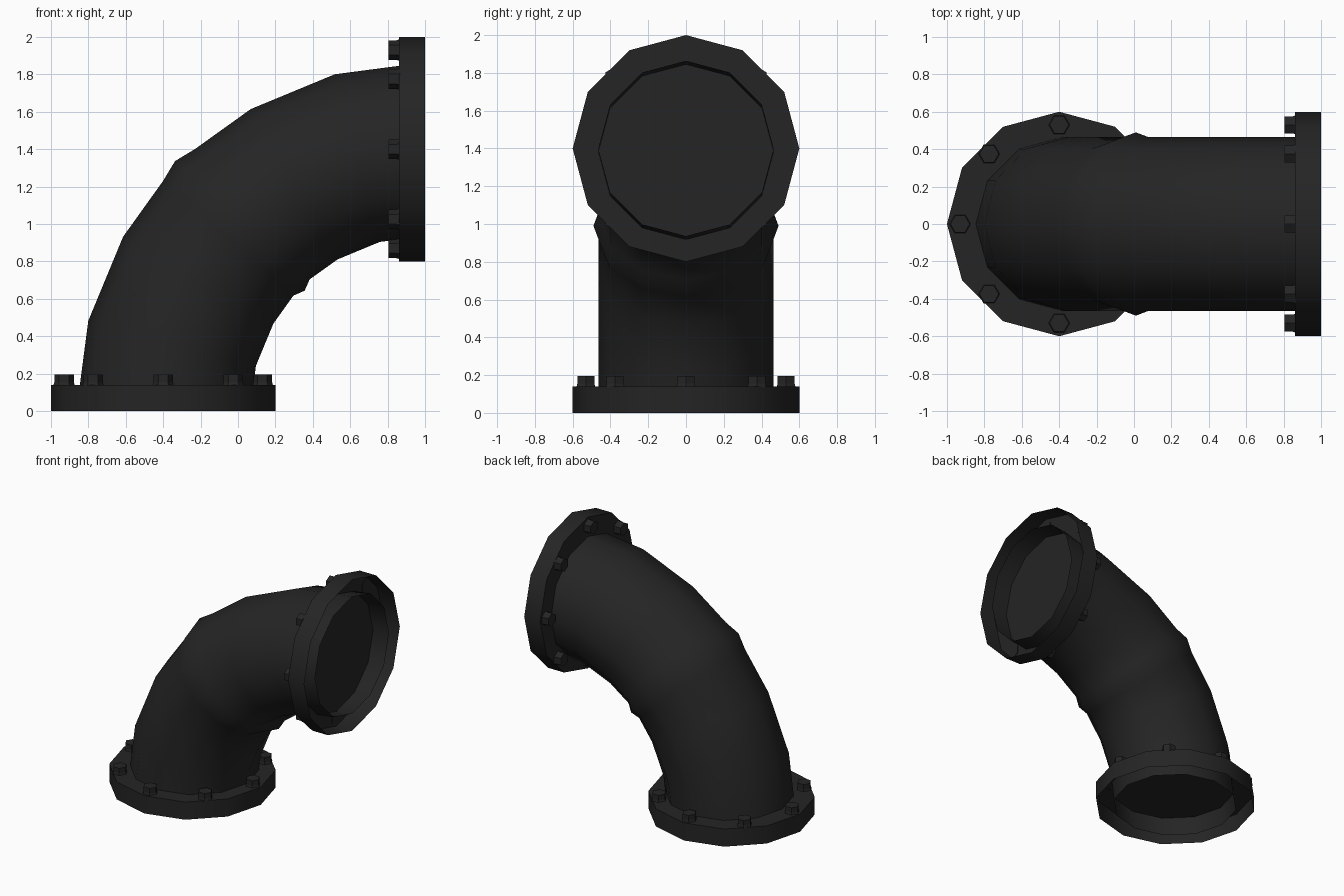
import bpy, bmesh, math
from mathutils import Matrix, Vector

if "Cube" in bpy.data.objects:
    bpy.data.objects.remove(bpy.data.objects["Cube"])

# One dark painted metal for everything
iron = bpy.data.materials.new("dark_iron")
iron.diffuse_color = (0.018, 0.018, 0.018, 1)
iron.use_nodes = True
iron.node_tree.nodes["Principled BSDF"].inputs["Base Color"].default_value = iron.diffuse_color

BEND, PIPE_R, BEAD_R, SIDES = 1.4, 0.464, 0.49, 12
FLANGE_R, FLANGE_H = 0.6, 0.14


def finish(bm, name, angle=None, matrix=None):
    mesh = bpy.data.meshes.new(name)
    if matrix:
        bm.transform(matrix)
    bm.to_mesh(mesh)
    bm.free()
    mesh.materials.append(iron)
    ob = bpy.data.objects.new(name, mesh)
    bpy.context.collection.objects.link(ob)
    if angle:
        bpy.context.view_layer.objects.active = ob
        ob.select_set(True)
        bpy.ops.object.shade_smooth_by_angle(angle=math.radians(angle))
        ob.select_set(False)
    return ob


def ring(bm, deg, radius):
    # one cross-section of the bend, arc centred on (1, 0, 0)
    a = math.radians(deg)
    out = Vector((-math.cos(a), 0, math.sin(a)))
    verts = []
    for i in range(SIDES):
        t = math.tau * i / SIDES
        p = Vector((1, 0, 0)) + out * (BEND + radius * math.cos(t))
        p.y = radius * math.sin(t)
        verts.append(bm.verts.new(p))
    return verts


# Elbow pipe, open at both ends, with a raised weld bead in the middle
bm = bmesh.new()
stations = [(0, PIPE_R), (15, PIPE_R), (30, PIPE_R), (41.25, PIPE_R), (45, BEAD_R),
            (48.75, PIPE_R), (60, PIPE_R), (75, PIPE_R), (90, PIPE_R)]
rings = [ring(bm, d, r) for d, r in stations]
for lo, hi in zip(rings, rings[1:]):
    for i in range(SIDES):
        j = (i + 1) % SIDES
        bm.faces.new((lo[i], lo[j], hi[j], hi[i]))
bmesh.ops.recalc_face_normals(bm, faces=bm.faces)
finish(bm, "elbow_pipe", 60)


def flange(name, matrix):
    # shallow cup, open on the outer side
    bm = bmesh.new()
    bmesh.ops.create_cone(bm, cap_ends=True, segments=SIDES, radius1=FLANGE_R,
                          radius2=FLANGE_R, depth=FLANGE_H,
                          matrix=Matrix.Translation((0, 0, FLANGE_H / 2)))
    bottom = [f for f in bm.faces if f.normal.z < -0.9]
    bmesh.ops.delete(bm, geom=bottom, context='FACES_ONLY')
    finish(bm, name + "_flange", 40, matrix)
    # eight hexagonal bolt heads on the inner side
    bm = bmesh.new()
    for k in range(8):
        a = math.tau * k / 8
        x, y = 0.53 * math.cos(a), 0.53 * math.sin(a)
        for r1, r2, z, h in ((0.058, 0.052, FLANGE_H - 0.005, 0.02),
                             (0.052, 0.052, FLANGE_H + 0.015, 0.04)):
            bmesh.ops.create_cone(bm, cap_ends=True, segments=6, radius1=r1,
                                  radius2=r2, depth=h,
                                  matrix=Matrix.Translation((x, y, z + h / 2))
                                  @ Matrix.Rotation(math.radians(30), 4, 'Z')
                                  @ Matrix.Rotation(math.radians(-30), 4, 'Z'))
    # turn the hexagons so their points lie along the bend plane
    xs = max(v.co.x for v in bm.verts)
    if xs < 0.53 + 0.055:
        for k in range(8):
            a = math.tau * k / 8
            c = Vector((0.53 * math.cos(a), 0.53 * math.sin(a), 0))
            near = [v for v in bm.verts if (v.co.xy - c.xy).length < 0.08]
            bmesh.ops.rotate(bm, verts=near, cent=c,
                             matrix=Matrix.Rotation(math.radians(30), 3, 'Z'))
    finish(bm, name + "_bolts", None, matrix)


# Lower flange stands on the ground, upper flange faces +x
flange("lower", Matrix.Translation((-0.4, 0, 0)))
flange("upper", Matrix.Translation((1, 0, 1.4)) @ Matrix.Rotation(math.radians(-90), 4, 'Y'))
